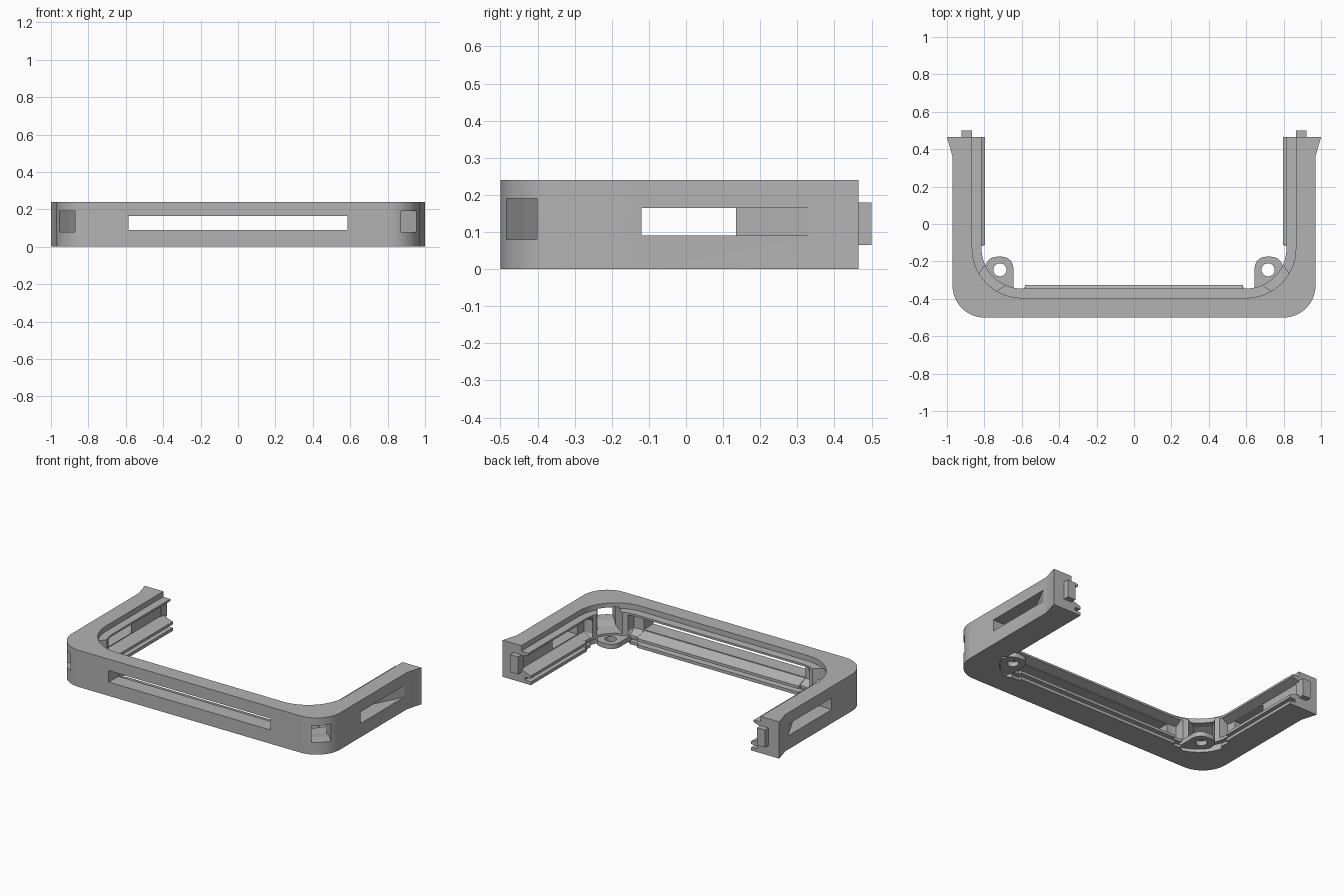
import bpy, bmesh, math
from mathutils import Matrix

if "Cube" in bpy.data.objects:
    bpy.data.objects.remove(bpy.data.objects["Cube"])

grey = bpy.data.materials.new("grey plastic")
grey.diffuse_color = (0.45, 0.45, 0.45, 1)
grey.use_nodes = True
grey.node_tree.nodes["Principled BSDF"].inputs["Base Color"].default_value = grey.diffuse_color


def make(name, verts, faces):
    me = bpy.data.meshes.new(name)
    bm = bmesh.new()
    vs = [bm.verts.new(v) for v in verts]
    for f in faces:
        bm.faces.new([vs[i] for i in f])
    bmesh.ops.recalc_face_normals(bm, faces=bm.faces)
    bm.to_mesh(me)
    bm.free()
    ob = bpy.data.objects.new(name, me)
    bpy.context.collection.objects.link(ob)
    me.materials.append(grey)
    return ob


def loft(name, rings):
    """Closed solid through equal-length rings, capped at both ends."""
    n = len(rings[0])
    verts = [p for r in rings for p in r]
    faces = [(k * n + i, k * n + (i + 1) % n, (k + 1) * n + (i + 1) % n, (k + 1) * n + i)
             for k in range(len(rings) - 1) for i in range(n)]
    faces += [tuple(range(n)), tuple(range(len(verts) - n, len(verts)))]
    return make(name, verts, faces)


def prism(name, pts, z0, z1):
    return loft(name, [[(x, y, z) for x, y in pts] for z in (z0, z1)])


def box(name, x0, x1, y0, y1, z0, z1):
    return prism(name, [(x0, y0), (x1, y0), (x1, y1), (x0, y1)], z0, z1)


def cut(target, cutter):
    m = target.modifiers.new("cut", 'BOOLEAN')
    m.operation, m.solver, m.object = 'DIFFERENCE', 'EXACT', cutter
    cutter.hide_render = True
    cutter.hide_viewport = True
    return m


def section(lip, corner):
    """Wall profile as (inward depth, height): rails below, trough, ledge above."""
    low = 0.13 if corner else 0.155 + lip
    back = 0.155 if corner else 0.10
    return [(0, 0), (low, 0), (low, 0.02), (0.13, 0.022), (0.13, 0.04), (0.155 + lip, 0.042),
            (0.155 + lip, 0.06), (back, 0.085), (back, 0.17), (0.155, 0.19),
            (0.155, 0.203), (0.105, 0.205), (0.105, 0.24), (0, 0.24)]


def ring(kind, t, lip=0, corner=False, flare=0):
    pts = []
    for d, z in section(lip, corner):
        if kind == 'front':
            p = (t, -0.5 + d)
        elif kind == 'arm':
            p = (0.97 - d + (flare if d == 0 else 0), t)
        else:  # bend: outer and inner arcs have their own centres
            cx, cy, r = (0.80, -0.33, 0.17) if d == 0 else (0.60, -0.13, 0.37 - d)
            p = (cx + r * math.sin(t), cy - r * math.cos(t))
        pts.append((*p, z))
    return pts


# Right half of the frame, from the middle of the front to the arm end
half = [ring('front', 0.56, 0.018), ring('front', 0.583, 0.018), ring('front', 0.585)]
steps = 24
for i in range(steps + 1):
    a = i / steps
    half.append(ring('bend', a * math.pi / 2, 0, 0.15 < a < 0.85))
half += [ring('arm', -0.115), ring('arm', -0.113, 0.018), ring('arm', 0.36, 0.018),
         ring('arm', 0.465, 0.018, False, 0.03)]
mirrored = [[(-x, y, z) for x, y, z in r] for r in reversed(half)]
frame = loft("frame", mirrored + half)

# Long opening through the front
cuts = [box("front_slot_cutter", -0.585, 0.585, -0.6, -0.3, 0.09, 0.165)]

for s, side in ((1, "right"), (-1, "left")):
    # Arm opening with a ramp running out towards the arm end
    cuts.append(prism(side + "_arm_slot_cutter",
                      [(s * 1.02, -0.12), (s * 1.02, 0.435), (s * 0.87, 0.135),
                       (s * 0.84, 0.135), (s * 0.84, -0.12)], 0.09, 0.165))
    # Flared diagonal duct through the corner
    rings = []
    for dist, w, z0, z1 in ((0.52, 0.058, 0.08, 0.19), (0.375, 0.058, 0.08, 0.19),
                            (0.31, 0.055, 0.07, 0.21), (0.16, 0.085, 0.062, 0.215)):
        c = dist * math.sqrt(0.5)
        o = w * math.sqrt(0.5)
        x, y = 0.60 + c, -0.13 - c
        rings.append([(s * (x + e * o), y + e * o, z)
                      for e, z in ((-1, z0), (1, z0), (1, z1), (-1, z1))])
    cuts.append(loft(side + "_corner_duct_cutter", rings))

    # Rounded screw tab inside the corner
    pts = [(0.80, -0.33), (0.80, -0.23)]
    for cx, cy, a0, r in ((0.735, -0.235, 0, 0.06), (0.705, -0.235, 90, 0.06)):
        pts += [(cx + r * math.cos(math.radians(a0 + k * 15)),
                 cy + r * math.sin(math.radians(a0 + k * 15))) for k in range(7)]
    pts += [(0.645, -0.36), (0.72, -0.365)]
    pts = [p for p in pts if p != (0.80, -0.23)]
    tab = prism(side + "_screw_tab", [(s * x, y) for x, y in pts], 0.021, 0.052)
    hole = prism(side + "_screw_hole_cutter",
                 [(s * 0.717 + 0.035 * math.cos(k * math.pi / 12),
                   -0.245 + 0.035 * math.sin(k * math.pi / 12)) for k in range(24)], -0.1, 0.1)
    cut(tab, hole)

    # Joining peg on the arm end
    xs = sorted((s * 0.865, s * 0.922))
    box(side + "_joining_peg", *xs, 0.44, 0.50, 0.065, 0.18)

for c in cuts:
    cut(frame, c)

# Smooth the rounded corners while keeping edges sharp
bpy.ops.object.select_all(action='DESELECT')
bpy.context.view_layer.objects.active = frame
frame.select_set(True)
bpy.ops.object.shade_smooth_by_angle(angle=math.radians(25))
